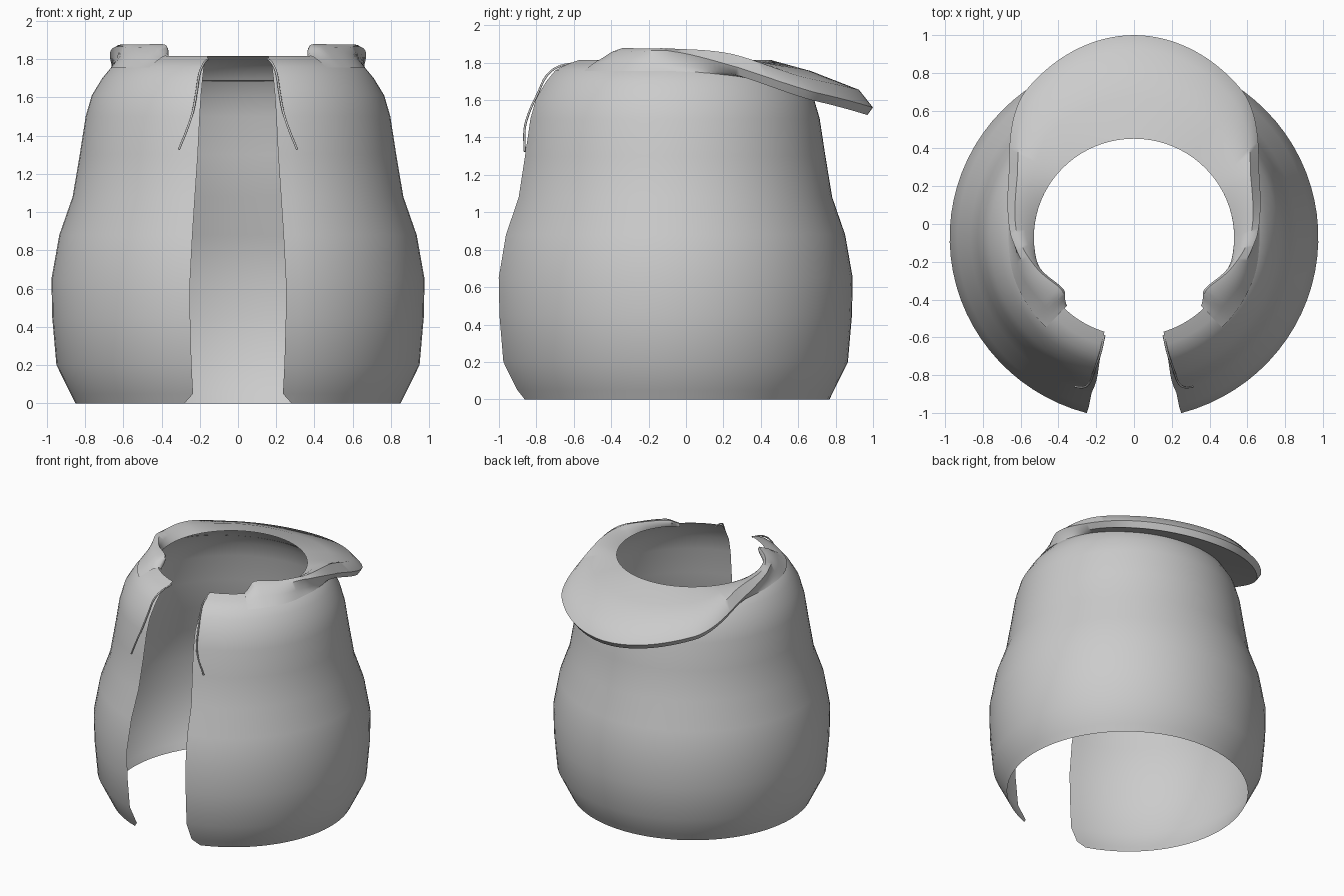
import bpy
from math import sin, cos, asin, radians, pi

if "Cube" in bpy.data.objects:
    bpy.data.objects.remove(bpy.data.objects["Cube"])

CY, KY = -0.071, 0.986        # ring centre in y and slight flattening in y


def ring_point(r, z, a):
    """Point on a ring; angle 0 is the back, positive towards +x."""
    return (r * sin(a), CY + KY * r * cos(a), z)


def grid_object(name, columns):
    """Skin a list of equally long columns of points."""
    n = len(columns[0])
    verts = [p for c in columns for p in c]
    faces = [(i * n + j, i * n + j + 1, (i + 1) * n + j + 1, (i + 1) * n + j)
             for i in range(len(columns) - 1) for j in range(n - 1)]
    mesh = bpy.data.meshes.new(name)
    mesh.from_pydata(verts, [], [f[::-1] for f in faces])
    ob = bpy.data.objects.new(name, mesh)
    bpy.context.collection.objects.link(ob)
    bpy.ops.object.select_all(action='DESELECT')
    ob.select_set(True)
    bpy.context.view_layer.objects.active = ob
    bpy.ops.object.shade_smooth_by_angle(angle=radians(50))
    return ob


# Body shell: radius, height, half width of the front opening
profile = [(0.85, 0, 0.28), (0.875, 0.05, 0.235), (0.95, 0.2, 0.243),
           (0.972, 0.45, 0.25), (0.976, 0.65, 0.25), (0.935, 0.88, 0.238),
           (0.865, 1.08, 0.225), (0.828, 1.3, 0.21), (0.797, 1.5, 0.2),
           (0.765, 1.61, 0.193), (0.71, 1.7, 0.185), (0.66, 1.76, 0.178),
           (0.6, 1.79, 0.168), (0.53, 1.815, 0.157)]
SEG = 72
body = []
for i in range(SEG + 1):
    t = 2 * i / SEG - 1
    col = []
    for k, (r, z, gap) in enumerate(profile):
        base = pi - asin(0.235 / 0.875)
        end = pi - asin(gap / r)
        # only the bottom corner is trimmed back
        a = end * t if k else base * t
        if k == 0 and abs(t) == 1:
            a = end * t
        col.append(ring_point(r, z, a))
    body.append(col)
grid_object("jacket_body", body)

# Lowered hood: cross-sections (inner rim, slope, crest, lip, underside, seam)
sections = [
    (0, [(.53, 1.815), (.75, 1.755), (1.01, 1.655), (1.086, 1.56), (1.055, 1.52), (.70, 1.69)]),
    (37, [(.53, 1.815), (.72, 1.785), (.90, 1.72), (.97, 1.64), (.94, 1.60), (.70, 1.70)]),
    (62, [(.53, 1.815), (.62, 1.84), (.70, 1.845), (.75, 1.775), (.725, 1.735), (.68, 1.73)]),
    (90, [(.53, 1.815), (.57, 1.855), (.615, 1.875), (.65, 1.86), (.64, 1.79), (.665, 1.755)]),
    (108, [(.525, 1.815), (.525, 1.85), (.54, 1.875), (.59, 1.86), (.63, 1.81), (.67, 1.755)]),
    (127, [(.475, 1.83), (.465, 1.86), (.475, 1.875), (.54, 1.86), (.60, 1.81), (.67, 1.755)]),
    (136, [(.51, 1.80), (.515, 1.81), (.53, 1.82), (.57, 1.81), (.61, 1.79), (.67, 1.755)]),
]


def blend(p0, p1, p2, p3, t):
    return 0.5 * (2 * p1 + (p2 - p0) * t + (2 * p0 - 5 * p1 + 4 * p2 - p3) * t * t
                  + (3 * p1 - p0 - 3 * p2 + p3) * t ** 3)


def section_at(deg):
    d = abs(deg)
    i = max(k for k in range(len(sections) - 1) if sections[k][0] <= d)
    t = (d - sections[i][0]) / (sections[i + 1][0] - sections[i][0])
    ids = [abs(i - 1), i, i + 1, min(i + 2, len(sections) - 1)]
    return [[blend(*[sections[k][1][j][c] for k in ids], t) for c in (0, 1)]
            for j in range(6)]


grid_object("lowered_hood", [[ring_point(r, z, radians(d)) for r, z in section_at(d)]
                             for d in range(-136, 137, 2)])

# Drawstrings hanging from the neck opening
cord = [(.157, -.59, 1.80), (.18, -.69, 1.775), (.2, -.745, 1.73), (.215, -.79, 1.64),
        (.235, -.84, 1.53), (.26, -.862, 1.45), (.31, -.862, 1.325)]
for side, s in (("left", -1), ("right", 1)):
    cu = bpy.data.curves.new("drawstring_" + side, 'CURVE')
    cu.dimensions = '3D'
    cu.bevel_depth = 0.006
    cu.bevel_resolution = 1
    cu.use_fill_caps = True
    sp = cu.splines.new('BEZIER')
    sp.bezier_points.add(len(cord) - 1)
    for bp, (x, y, z) in zip(sp.bezier_points, cord):
        bp.co = (s * x, y, z)
        bp.handle_left_type = bp.handle_right_type = 'AUTO'
    sp.resolution_u = 4
    bpy.context.collection.objects.link(bpy.data.objects.new("drawstring_" + side, cu))
